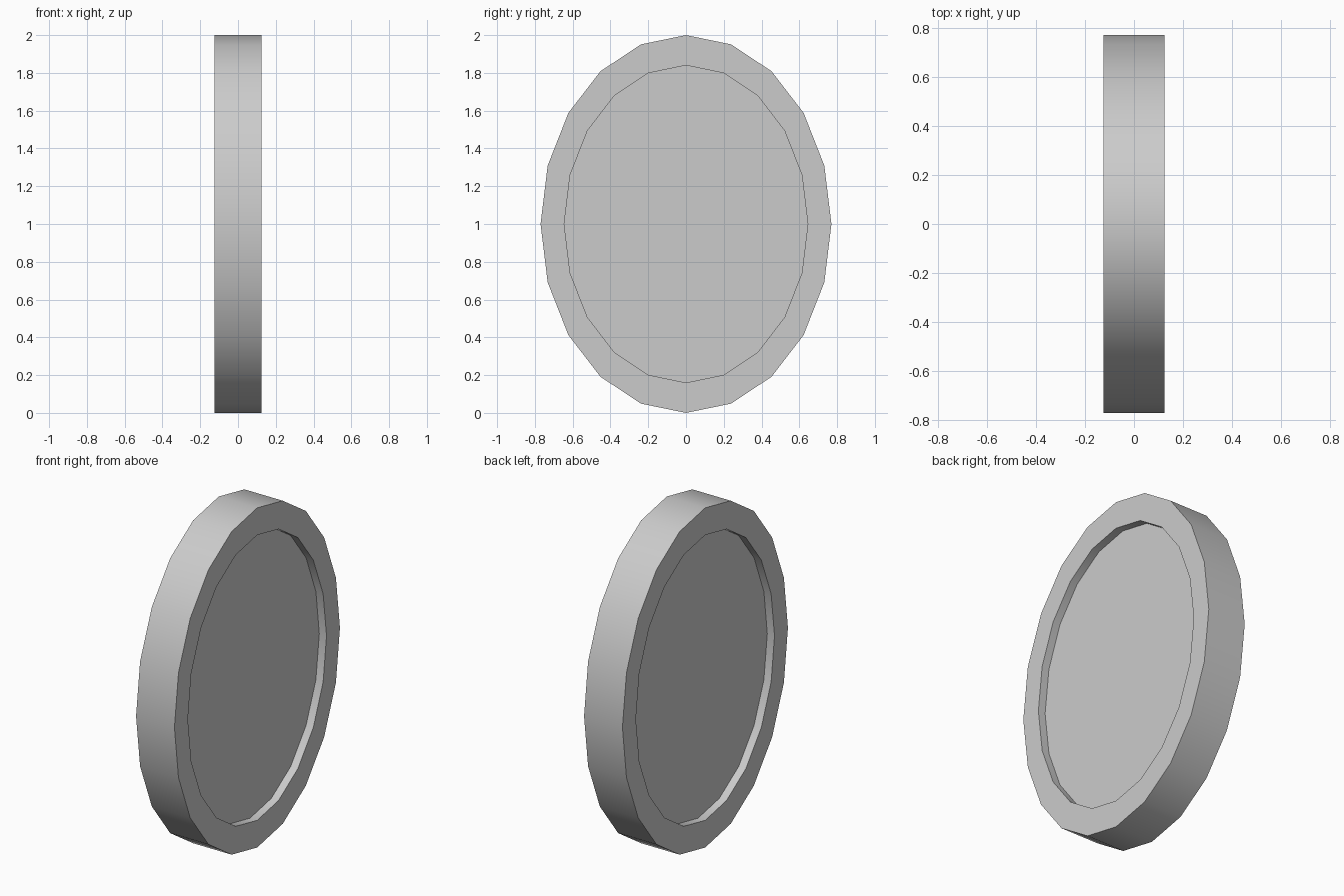
import bpy, bmesh, math

if "Cube" in bpy.data.objects:
    bpy.data.objects.remove(bpy.data.objects["Cube"])

SIDES = 20
# Section of the disc: (x, half width in y, half height in z)
HALF = [(0.078, 0.645, 0.84), (0.125, 0.645, 0.84), (0.125, 0.77, 1.0)]
PROFILE = HALF + [(-x, a, b) for x, a, b in reversed(HALF)]

bm = bmesh.new()


def ring(x, a, b):
    steps = [math.tau * i / SIDES for i in range(SIDES)]
    return [bm.verts.new((x, a * math.sin(t), 1 + b * math.cos(t))) for t in steps]


# Rim and recess walls
rings = [ring(*p) for p in PROFILE]
for r, s in zip(rings, rings[1:]):
    for i in range(SIDES):
        j = (i + 1) % SIDES
        bm.faces.new((r[i], r[j], s[j], s[i]))

# Recessed panels on both sides
bm.faces.new(rings[0])
bm.faces.new(rings[-1])
bmesh.ops.recalc_face_normals(bm, faces=bm.faces)

mesh = bpy.data.meshes.new("oval_disc")
bm.to_mesh(mesh)
bm.free()
disc = bpy.data.objects.new("oval_disc", mesh)
bpy.context.collection.objects.link(disc)

# Smooth edge band, crisp corners
bpy.context.view_layer.objects.active = disc
disc.select_set(True)
bpy.ops.object.shade_smooth_by_angle(angle=math.radians(35))
